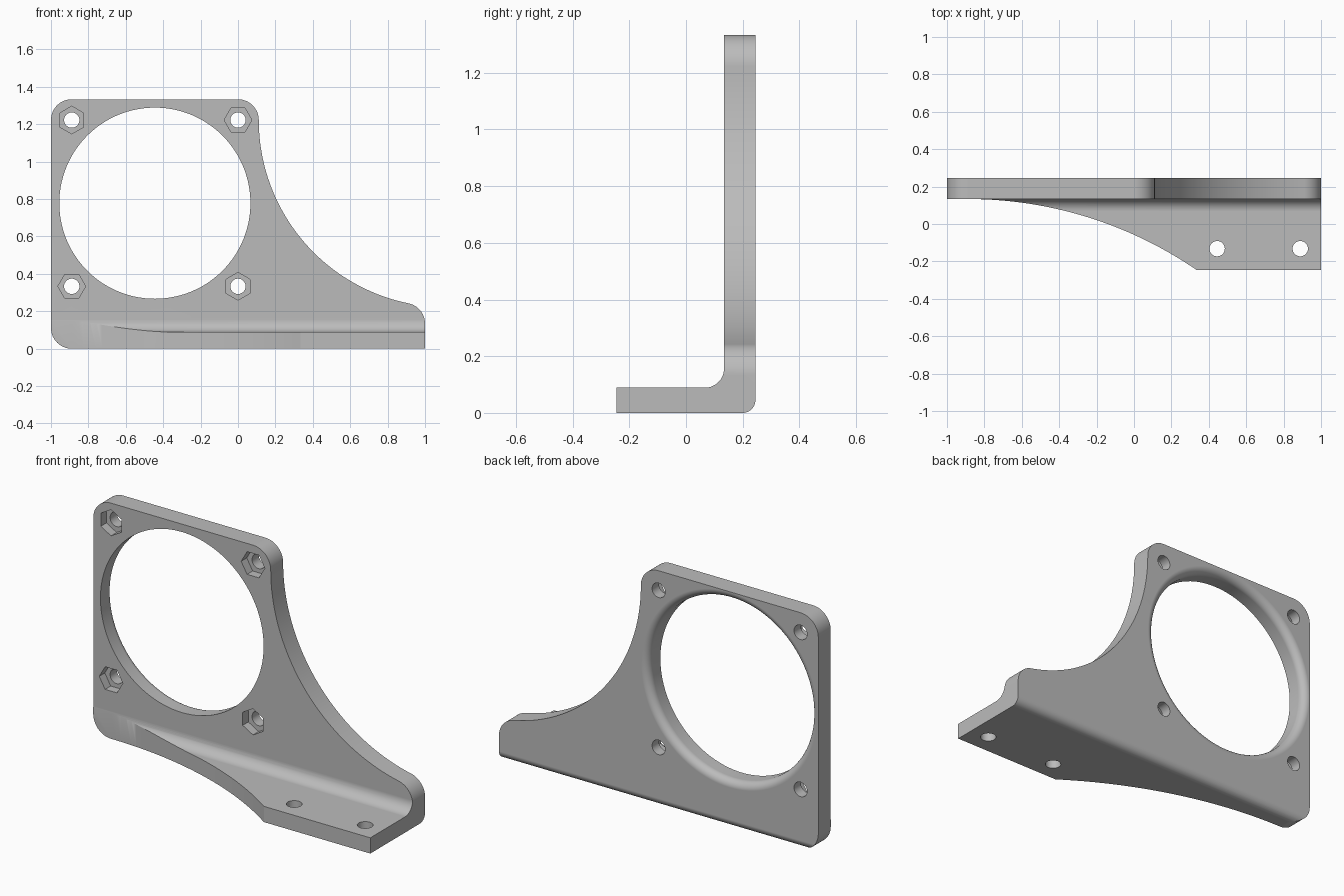
import bpy, bmesh
from math import sin, cos, pi, radians, atan2, sqrt

cube = bpy.data.objects.get("Cube")
if cube:
    bpy.data.objects.remove(cube, do_unlink=True)

# Main proportions
U = 1 / 9                        # bolt corner radius, also the design unit
HEIGHT = 12 * U
BACK, FRONT = 0.245, -0.245      # depth limits
WALL = 0.134                     # front face of the upright plate
FLOOR = 0.089                    # top of the foot
HOLE_X, HOLE_Z, HOLE_R = -4 * U, 7 * U, 0.511


def arc(cx, cy, r, start, end, n=16):
    """Points on an arc, angles in degrees."""
    return [(cx + r * cos(radians(start + (end - start) * i / n)),
             cy + r * sin(radians(start + (end - start) * i / n))) for i in range(n + 1)]


def ring(cx, cy, r, n, turn=0):
    return arc(cx, cy, r, turn, turn + 360, n)[:-1]


def loft(name, rings, axis):
    """Closed solid through outlines [(points, position along axis), ...]."""
    place = {"x": lambda p, d: (d, p[0], p[1]),
             "y": lambda p, d: (p[0], d, p[1]),
             "z": lambda p, d: (p[0], p[1], d)}[axis]
    bm = bmesh.new()
    loops = [[bm.verts.new(place(p, d)) for p in pts] for pts, d in rings]
    bm.faces.new(loops[0])
    bm.faces.new(loops[-1])
    for a, b in zip(loops, loops[1:]):
        for i in range(len(a)):
            j = (i + 1) % len(a)
            bm.faces.new((a[i], a[j], b[j], b[i]))
    bmesh.ops.recalc_face_normals(bm, faces=bm.faces)
    mesh = bpy.data.meshes.new(name)
    bm.to_mesh(mesh)
    bm.free()
    obj = bpy.data.objects.new(name, mesh)
    bpy.context.collection.objects.link(obj)
    return obj


def combine(target, cutter, operation="DIFFERENCE"):
    """Apply a boolean and discard its cutter."""
    cutter.hide_render = True
    mod = target.modifiers.new("cut", "BOOLEAN")
    mod.operation, mod.solver, mod.object = operation, "EXACT", cutter
    bpy.context.view_layer.objects.active = target
    bpy.ops.object.modifier_apply(modifier=mod.name)
    bpy.data.objects.remove(cutter, do_unlink=True)


# Angle section: foot, inner fillet, upright and rounded heel
fillet, heel = 0.067, 0.045
section = [(FRONT, 0), (FRONT, FLOOR)]
section += arc(WALL - fillet, FLOOR + fillet, fillet, -90, 0)
section += [(WALL, HEIGHT + 0.1), (BACK, HEIGHT + 0.1)]
section += arc(BACK - heel, heel, heel, 0, -90, 12)
bracket = loft("mounting_bracket", [(section, -1.1), (section, 1.1)], "x")

# Front outline: rounded corners and the sweeping concave shoulder
sweep_x, sweep_z = 10 * U, 11 * U
toe_x = 1 - U
toe_z = sweep_z - sqrt((1 + U) ** 2 - (sweep_x - toe_x) ** 2)
meet = atan2(sweep_z - toe_z, sweep_x - toe_x) * 180 / pi
outline = [(1, -0.1), (U - 1, -0.1)]
outline += arc(U - 1, U, U, 270, 180)
outline += arc(U - 1, HEIGHT - U, U, 180, 90)
outline += arc(0, HEIGHT - U, U, 90, 0)
outline += arc(sweep_x, sweep_z, 1, 180, 180 + meet, 48)[1:]
outline += arc(toe_x, toe_z, U, meet, 0)[1:]
combine(bracket, loft("outline_cutter", [(outline, -0.5), (outline, 0.5)], "y"), "INTERSECT")

# Foot outline: curved taper running into the upright
edge = WALL - 0.0005
run, drop = 3 * U + toe_x, edge - FRONT
radius = (run ** 2 + drop ** 2) / (2 * drop)
end = 90 - atan2(run, radius - drop) * 180 / pi
taper = [(-1.2, edge)] + arc(-toe_x, edge - radius, radius, 90, end, 40)
taper += [(3 * U, -0.5), (-1.2, -0.5)]
combine(bracket, loft("taper_cutter", [(taper, -0.1), (taper, 0.3)], "z"))

# Large opening with a rounded lip at the back
lip = 0.042
steps = [(HOLE_R, 0)]
steps += [(HOLE_R + lip - r, BACK - lip + d) for r, d in arc(0, 0, lip, 0, 90, 10)]
steps[-1] = (HOLE_R + lip, BACK)
steps.append((HOLE_R + lip, BACK + 0.1))
combine(bracket, loft("opening_cutter",
                      [(ring(HOLE_X, HOLE_Z, r, 112), d) for r, d in steps], "y"))

# Four bolt holes, each with a hexagonal nut pocket in the front
for i, x in enumerate((-8 * U, 0)):
    for j, z in enumerate((3 * U, 11 * U)):
        bore = ring(x, z, 0.041, 32)
        combine(bracket, loft("bolt_cutter", [(bore, 0), (bore, 0.4)], "y"))
        nut = ring(x, z, 0.074, 6, 30 if i != j else 0)
        if (i, j) == (0, 1) or (i, j) == (1, 0):
            nut = ring(x, z, 0.074, 6, 30)
        combine(bracket, loft("nut_cutter", [(nut, 0), (nut, WALL + 0.05)], "y"))

# Two screw holes through the foot
for x in (4 * U, 8 * U):
    bore = ring(x, -0.132, 0.041, 32)
    combine(bracket, loft("screw_cutter", [(bore, -0.1), (bore, 0.2)], "z"))

# Single grey finish
grey = bpy.data.materials.new("plain_grey")
grey.use_nodes = True
colour = (0.5, 0.5, 0.5, 1)
grey.diffuse_color = colour
grey.node_tree.nodes["Principled BSDF"].inputs["Base Color"].default_value = colour
bracket.data.materials.clear()
bracket.data.materials.append(grey)

# Smooth curved walls, keep crisp edges and flat faces
bpy.ops.object.select_all(action="DESELECT")
bracket.select_set(True)
bpy.context.view_layer.objects.active = bracket
bpy.ops.object.shade_smooth_by_angle(angle=radians(25))
weighted = bracket.modifiers.new("flat_face_normals", "WEIGHTED_NORMAL")
weighted.keep_sharp = True
